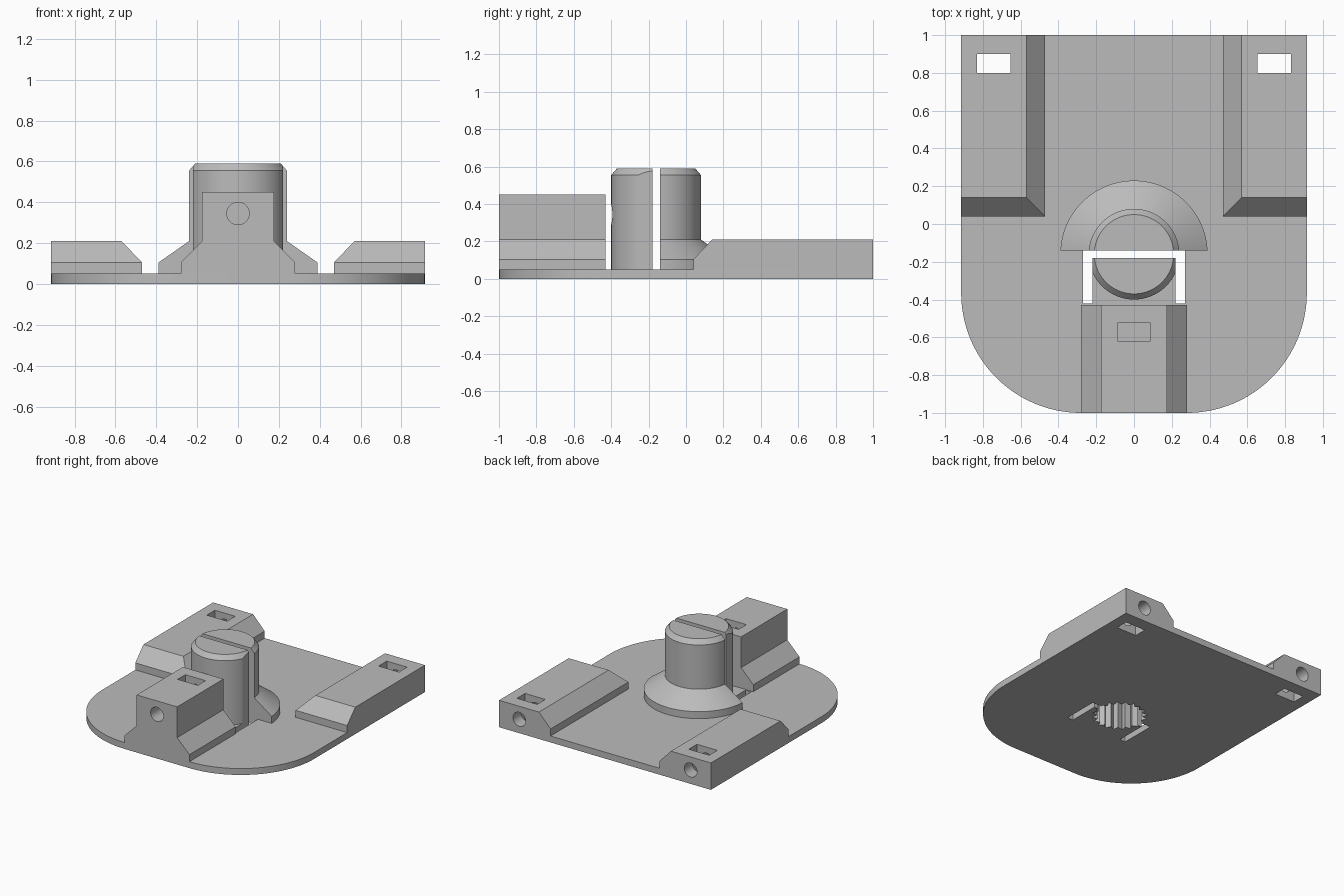
import bpy, bmesh, math

if "Cube" in bpy.data.objects:
    bpy.data.objects.remove(bpy.data.objects["Cube"], do_unlink=True)

GREY = 0.5
mat = bpy.data.materials.new("light grey plastic")
mat.use_nodes = True
mat.diffuse_color = (GREY, GREY, GREY, 1)
for node in mat.node_tree.nodes:
    if node.type == 'BSDF_PRINCIPLED':
        node.inputs["Base Color"].default_value = (GREY, GREY, GREY, 1)

AXIS_Y = -0.16      # centre of the split collar
PLATE = 0.05        # plate thickness
cutters = []


def loft(name, loops):
    """Closed solid through a stack of matching point loops."""
    bm = bmesh.new()
    rings = [[bm.verts.new(p) for p in loop] for loop in loops]
    n = len(rings[0])
    for a, b in zip(rings, rings[1:]):
        for i in range(n):
            j = (i + 1) % n
            bm.faces.new((a[i], a[j], b[j], b[i]))
    bm.faces.new(rings[0])
    bm.faces.new(rings[-1])
    bmesh.ops.recalc_face_normals(bm, faces=bm.faces)
    mesh = bpy.data.meshes.new(name)
    bm.to_mesh(mesh)
    bm.free()
    mesh.materials.append(mat)
    obj = bpy.data.objects.new(name, mesh)
    bpy.context.collection.objects.link(obj)
    return obj


def cutter(obj):
    obj.hide_render = True
    cutters.append(obj)
    return obj


def rect(x0, x1, y0, y1, z):
    return [(x0, y0, z), (x1, y0, z), (x1, y1, z), (x0, y1, z)]


def box_cutter(name, x0, x1, y0, y1, z0, z1):
    return cutter(loft(name, [rect(x0, x1, y0, y1, z0), rect(x0, x1, y0, y1, z1)]))


def circle(radius, n):
    return [(radius * math.cos(math.tau * i / n), radius * math.sin(math.tau * i / n))
            for i in range(n)]


def screw_cutter(name, x, z, y0, y1):
    ring = circle(0.055, 32)
    return cutter(loft(name, [[(x + a, y, z + b) for a, b in ring] for y in (y0, y1)]))


def turned(name, profile):
    """Revolve (radius, height) pairs about the collar axis."""
    return loft(name, [[(x, y + AXIS_Y, z) for x, y in circle(r, 96)] for r, z in profile])


def cut(obj, *tools, operation='DIFFERENCE'):
    bpy.context.view_layer.objects.active = obj
    for tool in tools:
        mod = obj.modifiers.new("cut", 'BOOLEAN')
        mod.operation = operation
        mod.solver = 'EXACT'
        mod.object = tool
        bpy.ops.object.modifier_apply(modifier=mod.name)


def finish(obj):
    bpy.ops.object.select_all(action='DESELECT')
    obj.select_set(True)
    bpy.context.view_layer.objects.active = obj
    bpy.ops.object.shade_smooth_by_angle(angle=math.radians(18))


# Base plate: square at the back, rounded front corners
R = 0.635
right_arc = [(0.28 + R * math.sin(t), -0.365 - R * math.cos(t))
             for t in (math.pi / 2 * i / 32 for i in range(33))]
outline = right_arc + [(0.915, 1), (-0.915, 1)] + [(-x, y) for x, y in reversed(right_arc)]
base_plate = loft("base_plate", [[(x, y, z) for x, y in outline] for z in (0, PLATE)])

# Splined bore under the collar
TEETH = 20
points = []
for i in range(TEETH * 2):
    r = 0.2 if i % 2 else 0.165
    a = math.pi * i / TEETH
    points.append((r * math.cos(a), AXIS_Y + r * math.sin(a)))
bore = cutter(loft("spline_bore", [[(x, y, z) for x, y in points] for z in (-0.1, 0.45)]))

# Clearance around the flexing jaw
cut(base_plate, bore,
    box_cutter("gap_cross", -0.27, 0.27, -0.18, -0.14, -0.1, 0.2),
    box_cutter("gap_left", 0.22, 0.27, -0.42, -0.15, -0.1, 0.2),
    box_cutter("gap_right", -0.27, -0.22, -0.42, -0.15, -0.1, 0.2))

# Side mounts with nut slot and rear screw hole
parts = [base_plate]
for side, s in (("left", 1), ("right", -1)):
    loops = []
    for z, x0, y0 in ((PLATE, 0.47, 0.04), (0.105, 0.47, 0.04), (0.21, 0.57, 0.14)):
        loops.append(rect(s * x0, s * 0.915, y0, 1, z))
    mount = loft(side + "_mount", loops)
    slot = box_cutter(side + "_nut_slot", *sorted((s * 0.655, s * 0.83)), 0.8, 0.9, -0.1, 0.4)
    # the hole dips just below the plate top, so it is cut from both
    hole = screw_cutter(side + "_screw_hole", s * 0.74, 0.108, 0.65, 1.1)
    cut(mount, slot, hole)
    cut(base_plate, slot)
    parts.append(mount)

# Front clamp block with nut pocket and screw hole
half = [(0.28, PLATE), (0.28, 0.105), (0.175, 0.21), (0.175, 0.45)]
section = half + [(-x, z) for x, z in reversed(half)]
clamp_block = loft("clamp_block", [[(x, y, z) for x, z in section] for y in (-1, -0.43)])
clamp_screw = screw_cutter("clamp_screw_hole", 0, 0.345, -1.1, -0.385)
cut(clamp_block, clamp_screw,
    box_cutter("clamp_nut_pocket", -0.0875, 0.0875, -0.62, -0.525, 0.255, 0.6))
parts.append(clamp_block)

# Split collar: fixed rear half with flared foot, flexing front jaw
top = [(0.24, 0.555), (0.21, 0.59)]
rear_collar = turned("rear_collar", [(0.39, PLATE), (0.39, 0.105), (0.24, 0.21)] + top)
cut(rear_collar, bore, box_cutter("front_half", -1, 1, -1, -0.14, -0.1, 1))
front_jaw = turned("front_jaw", [(0.24, PLATE)] + top)
cut(front_jaw, bore, clamp_screw)
cut(front_jaw, box_cutter("jaw_limits", -0.22, 0.22, -1, -0.18, -0.1, 1),
    operation='INTERSECT')
parts += [rear_collar, front_jaw]

for part in parts:
    finish(part)
for tool in cutters:
    bpy.data.objects.remove(tool, do_unlink=True)
